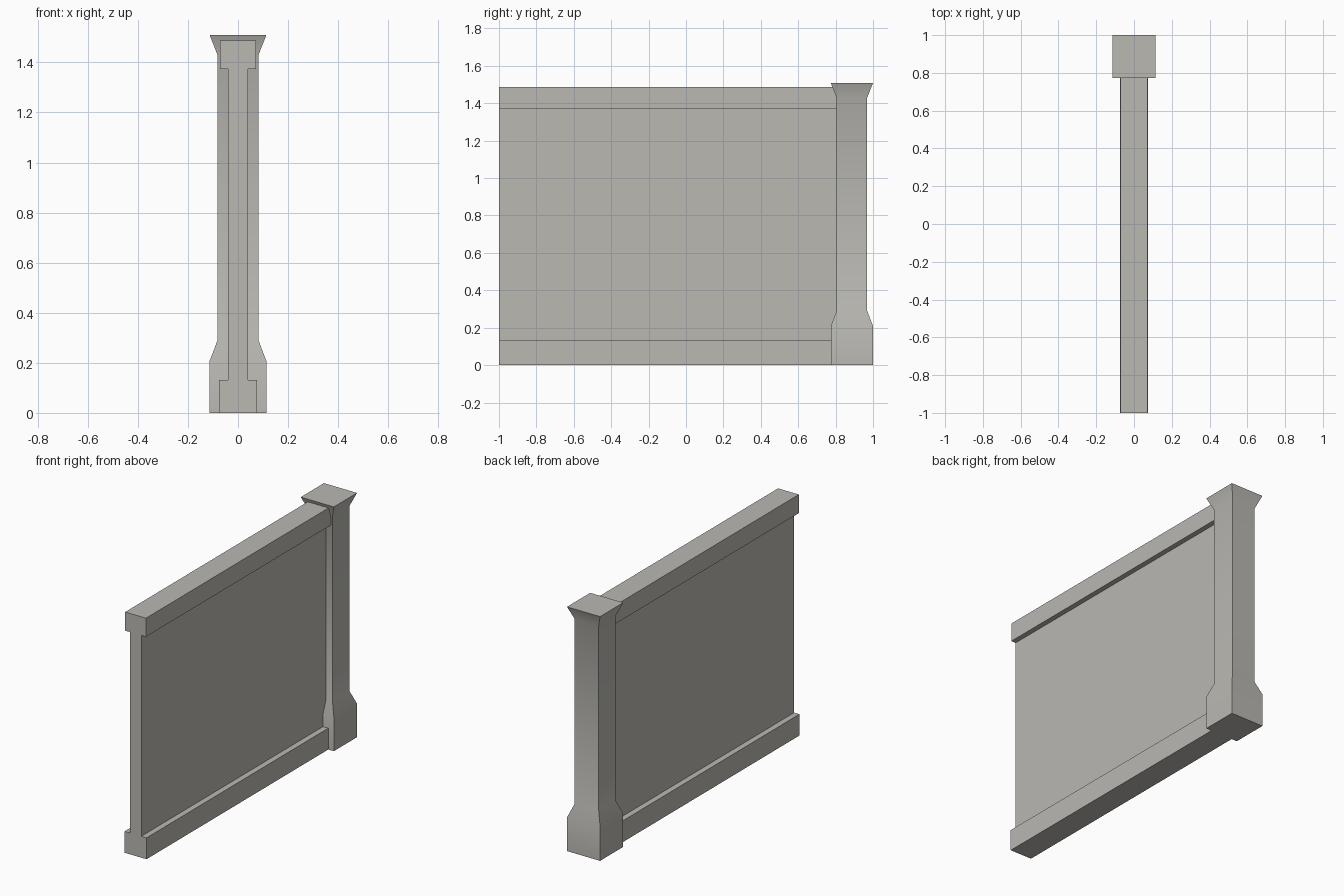
import bpy
import bmesh
import math

if "Cube" in bpy.data.objects:
    bpy.data.objects.remove(bpy.data.objects["Cube"])

stone = bpy.data.materials.new("warm grey stone")
stone.diffuse_color = (0.49, 0.48, 0.45, 1.0)
stone.use_nodes = True
stone.node_tree.nodes["Principled BSDF"].inputs["Base Color"].default_value = stone.diffuse_color


def finish(bm, name):
    bmesh.ops.recalc_face_normals(bm, faces=bm.faces)
    mesh = bpy.data.meshes.new(name)
    bm.to_mesh(mesh)
    bm.free()
    mesh.materials.append(stone)
    obj = bpy.data.objects.new(name, mesh)
    bpy.context.collection.objects.link(obj)
    return obj


def build_panel():
    # Wall panel with top and bottom rails: mirrored I-profile swept along y
    half = [(0.075, 0.0), (0.075, 0.132), (0.039, 0.132),
            (0.039, 1.373), (0.071, 1.373), (0.071, 1.488)]
    outline = half + [(-x, z) for x, z in reversed(half)]
    bm = bmesh.new()
    face = bm.faces.new([bm.verts.new((x, -1.0, z)) for x, z in outline])
    ext = bmesh.ops.extrude_face_region(bm, geom=[face], use_keep_orig=True)
    moved = [v for v in ext["geom"] if isinstance(v, bmesh.types.BMVert)]
    bmesh.ops.translate(bm, verts=moved, vec=(0, 1.815, 0))
    return finish(bm, "wall_panel_with_rails")


def build_post():
    # Square end post: stacked square rings with wide base and flared cap
    rings = [(0.113, 0.0), (0.113, 0.208), (0.082, 0.29),
             (0.082, 1.43), (0.113, 1.509)]
    corners = [(-1, -1), (1, -1), (1, 1), (-1, 1)]
    bm = bmesh.new()
    loops = [[bm.verts.new((cx * r, 0.887 + cy * r, z)) for cx, cy in corners]
             for r, z in rings]
    for low, high in zip(loops, loops[1:]):
        for i in range(4):
            j = (i + 1) % 4
            bm.faces.new((low[i], low[j], high[j], high[i]))
    bm.faces.new(loops[0])
    bm.faces.new(loops[-1])
    return finish(bm, "end_post")


build_panel()
post = build_post()

# Soften the shallow bends of the post, keep its corners sharp
bpy.ops.object.select_all(action='DESELECT')
post.select_set(True)
bpy.context.view_layer.objects.active = post
bpy.ops.object.shade_smooth_by_angle(angle=math.radians(30))
